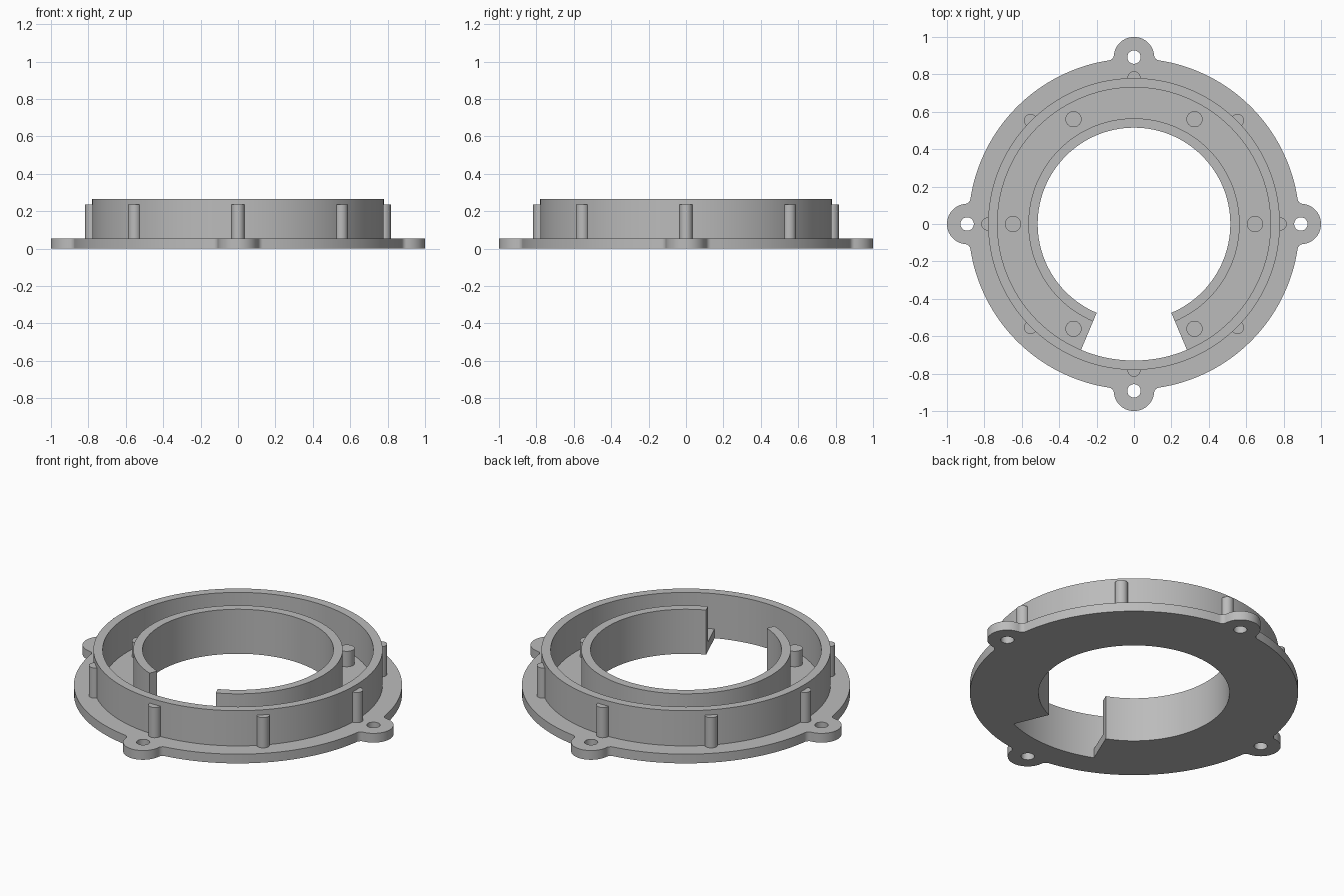
import bpy, bmesh
from math import sin, cos, pi, radians, acos, atan2, hypot

default = bpy.data.objects.get("Cube")
if default:
    bpy.data.objects.remove(default, do_unlink=True)

PLATE, WALL_TOP, RIB_TOP, PEG_TOP = 0.055, 0.265, 0.235, 0.147
FLANGE_R, TAB_R, TAB_D, FILLET = 0.885, 0.108, 0.892, 0.03
INNER_R, OUTER_R, THICK = 0.515, 0.73, 0.05
GAP = radians(22.8)

grey = bpy.data.materials.new("Plain Grey")
grey.use_nodes = True
GREY = (0.5, 0.5, 0.5, 1)
grey.diffuse_color = GREY
grey.node_tree.nodes["Principled BSDF"].inputs["Base Color"].default_value = GREY


def arc(r, a0, a1, n, cx=0, cy=0):
    """Points along an arc, both ends included."""
    return [(cx + r * cos(a0 + (a1 - a0) * i / n),
             cy + r * sin(a0 + (a1 - a0) * i / n)) for i in range(n + 1)]


def circle(r, n, cx=0, cy=0):
    return arc(r, 0, 2 * pi, n, cx, cy)[:-1]


def prism(name, loops, z0, z1):
    """Extrude flat outlines (the first is outer, others are holes)."""
    curve = bpy.data.curves.new(name, "CURVE")
    curve.dimensions = "2D"
    curve.fill_mode = "BOTH"
    curve.extrude = (z1 - z0) / 2
    for loop in loops:
        spline = curve.splines.new("POLY")
        spline.points.add(len(loop) - 1)
        for point, (x, y) in zip(spline.points, loop):
            point.co = (x, y, 0, 1)
        spline.use_cyclic_u = True
    temp = bpy.data.objects.new(name + "_outline", curve)
    bpy.context.collection.objects.link(temp)
    bpy.context.view_layer.update()
    mesh = bpy.data.meshes.new_from_object(
        temp.evaluated_get(bpy.context.evaluated_depsgraph_get()))
    bpy.data.objects.remove(temp, do_unlink=True)
    bm = bmesh.new()
    bm.from_mesh(mesh)
    bmesh.ops.remove_doubles(bm, verts=bm.verts, dist=1e-5)
    bmesh.ops.recalc_face_normals(bm, faces=bm.faces)
    bmesh.ops.translate(bm, verts=bm.verts, vec=(0, 0, (z0 + z1) / 2))
    bm.to_mesh(mesh)
    bm.free()
    mesh.name = name
    mesh.materials.clear()
    mesh.materials.append(grey)
    obj = bpy.data.objects.new(name, mesh)
    bpy.context.collection.objects.link(obj)
    bpy.ops.object.select_all(action="DESELECT")
    obj.select_set(True)
    bpy.context.view_layer.objects.active = obj
    bpy.ops.object.shade_smooth_by_angle(angle=radians(30))
    return obj


# Flange outline: four round tabs blended into the disc with fillets
reach = FLANGE_R + FILLET
phi = acos((reach**2 + TAB_D**2 - (TAB_R + FILLET)**2) / (2 * reach * TAB_D))
fx, fy = reach * cos(phi), reach * sin(phi)
meet = atan2(fy, fx - TAB_D)
quarter = (arc(TAB_R, -meet, meet, 28, TAB_D)
           + arc(FILLET, meet + pi, phi + pi, 8, fx, fy)[1:]
           + arc(FLANGE_R, phi, pi / 2 - phi, 32)[1:]
           + arc(FILLET, 1.5 * pi - phi, 1.5 * pi - meet, 8, fy, fx)[1:-1])
outline = [(x * cos(a) - y * sin(a), x * sin(a) + y * cos(a))
           for a in (k * pi / 2 for k in range(4)) for x, y in quarter]

# Centre opening, widened to the outer wall at the front gap
start, end = -pi / 2 + GAP, 1.5 * pi - GAP
opening = (arc(INNER_R, start, end, 112)
           + arc(OUTER_R, -pi / 2 - GAP, -pi / 2 + GAP, 18))
holes = [circle(0.036, 24, TAB_D * cos(k * pi / 2), TAB_D * sin(k * pi / 2))
         for k in range(4)]
prism("base_flange", [outline, opening] + holes, 0, PLATE)

# Upright walls
prism("outer_wall", [circle(OUTER_R + THICK, 144), circle(OUTER_R, 144)],
      PLATE, WALL_TOP)
prism("inner_wall", [arc(INNER_R + THICK, start, end, 112)
                     + arc(INNER_R, end, start, 112)], PLATE, WALL_TOP)

# Half-round ribs on the outside of the outer wall
for k in range(8):
    a = k * pi / 4
    prism(f"wall_rib_{k + 1}", [circle(0.035, 24, 0.782 * cos(a), 0.782 * sin(a))],
          PLATE, RIB_TOP)

# Pegs standing in the channel between the walls
for k in range(6):
    a = k * pi / 3
    prism(f"channel_peg_{k + 1}", [circle(0.043, 24, 0.647 * cos(a), 0.647 * sin(a))],
          PLATE, PEG_TOP)
